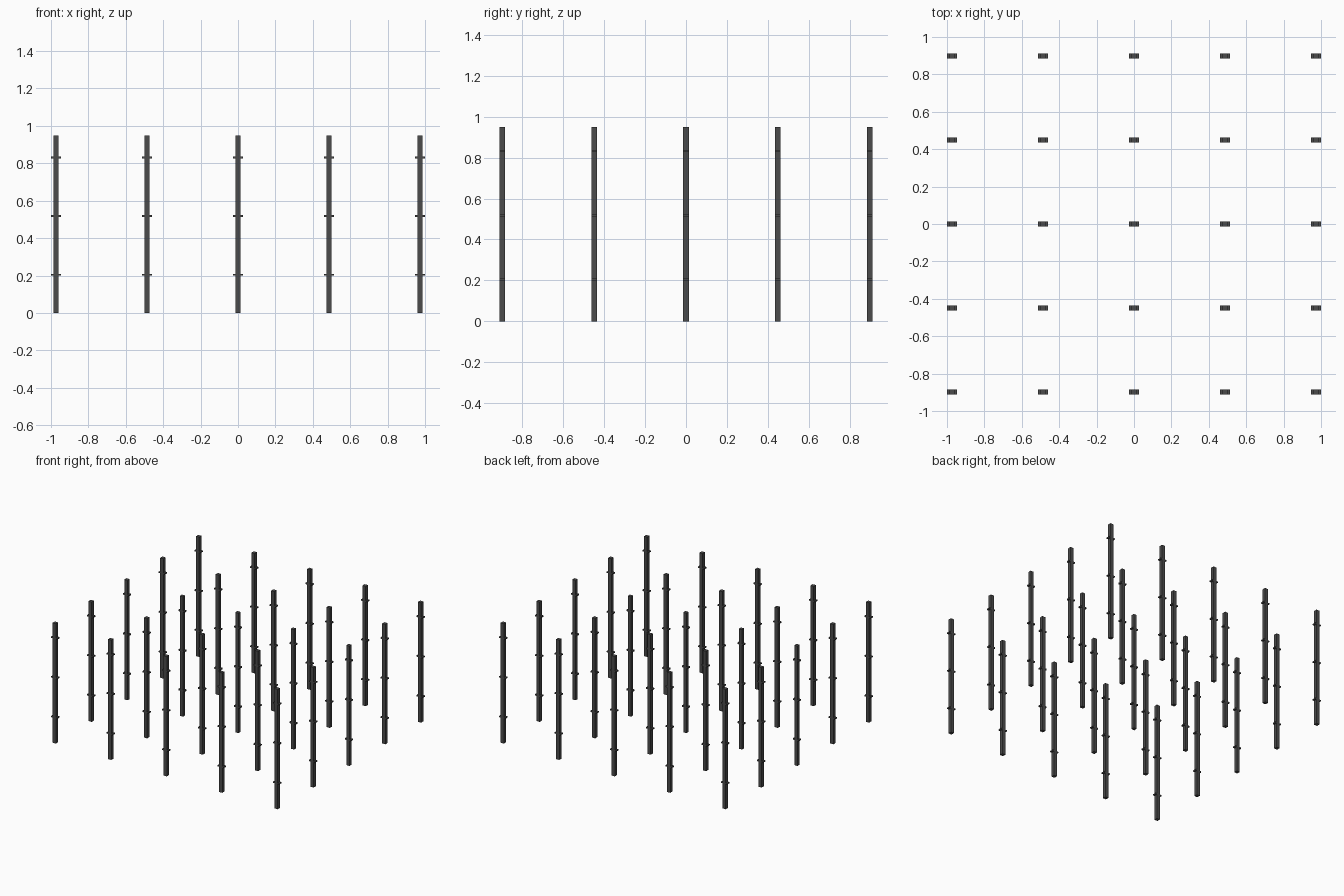
import bpy

if "Cube" in bpy.data.objects:
    bpy.data.objects.remove(bpy.data.objects["Cube"])

mat = bpy.data.materials.new("dark_metal")
mat.diffuse_color = (0.07, 0.07, 0.07, 1)
mat.use_nodes = True
mat.node_tree.nodes["Principled BSDF"].inputs["Base Color"].default_value = mat.diffuse_color

HEIGHT = 0.95
POST = 0.028
SPACING_X, SPACING_Y = 0.4865, 0.449


def box(name, loc, size):
    bpy.ops.mesh.primitive_cube_add(size=1, location=loc)
    ob = bpy.context.object
    ob.name = name
    ob.scale = size
    bpy.ops.object.transform_apply(location=False, rotation=False, scale=True)
    ob.data.materials.append(mat)
    return ob


# One square post with three thin lugs sticking out on both sides in x
post = box("post", (0, 0, HEIGHT / 2), (POST, POST, HEIGHT))
lugs = [box("post_lug", (0, 0, z), (0.054, POST, 0.01))
        for z in (0.204, 0.518, 0.832)]

# Repeat over a five by five field, sharing the meshes
for i in range(-2, 3):
    for j in range(-2, 3):
        if i == 0 and j == 0:
            continue
        for src in [post] + lugs:
            ob = src.copy()
            ob.location.x += i * SPACING_X
            ob.location.y += j * SPACING_Y
            bpy.context.collection.objects.link(ob)
